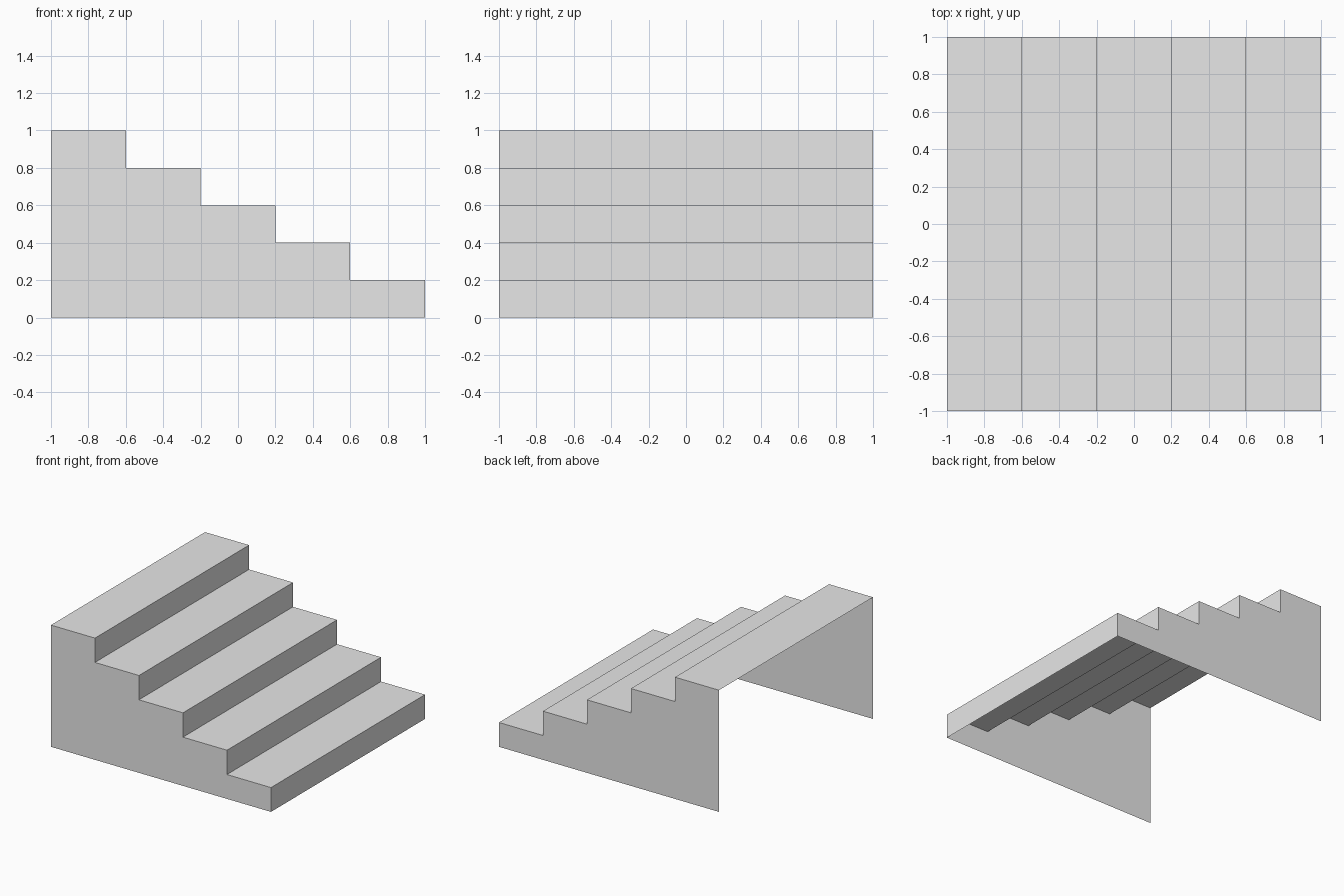
import bpy, bmesh

if "Cube" in bpy.data.objects:
    bpy.data.objects.remove(bpy.data.objects["Cube"])

STEPS = 5
RUN, RISE = 0.4, 0.2

stone = bpy.data.materials.new("light grey")
stone.diffuse_color = (0.8, 0.8, 0.8, 1)
stone.use_nodes = True
stone.node_tree.nodes["Principled BSDF"].inputs["Base Color"].default_value = stone.diffuse_color


def make_object(name, bm):
    mesh = bpy.data.meshes.new(name)
    bm.to_mesh(mesh)
    bm.free()
    mesh.materials.append(stone)
    obj = bpy.data.objects.new(name, mesh)
    bpy.context.collection.objects.link(obj)
    return obj


# Zigzag stair line, from the bottom of the lowest riser up to the top tread
profile = [(1.0, 0.0)]
for i in range(STEPS):
    x, z = 1.0 - i * RUN, (i + 1) * RISE
    profile += [(x, z), (x - RUN, z)]

# Treads and risers: thin folded sheet, open at the back and underneath
bm = bmesh.new()
front = [bm.verts.new((x, -1, z)) for x, z in profile]
back = [bm.verts.new((x, 1, z)) for x, z in profile]
for i in range(len(profile) - 1):
    bm.faces.new((front[i], back[i], back[i + 1], front[i + 1]))
make_object("treads_and_risers", bm)

# Stepped side walls, facing outward
outline = profile + [(-1.0, 0.0)]
for name, y in (("front_side_wall", -1), ("back_side_wall", 1)):
    bm = bmesh.new()
    points = outline if y < 0 else outline[::-1]
    bm.faces.new([bm.verts.new((x, y, z)) for x, z in points])
    make_object(name, bm)
